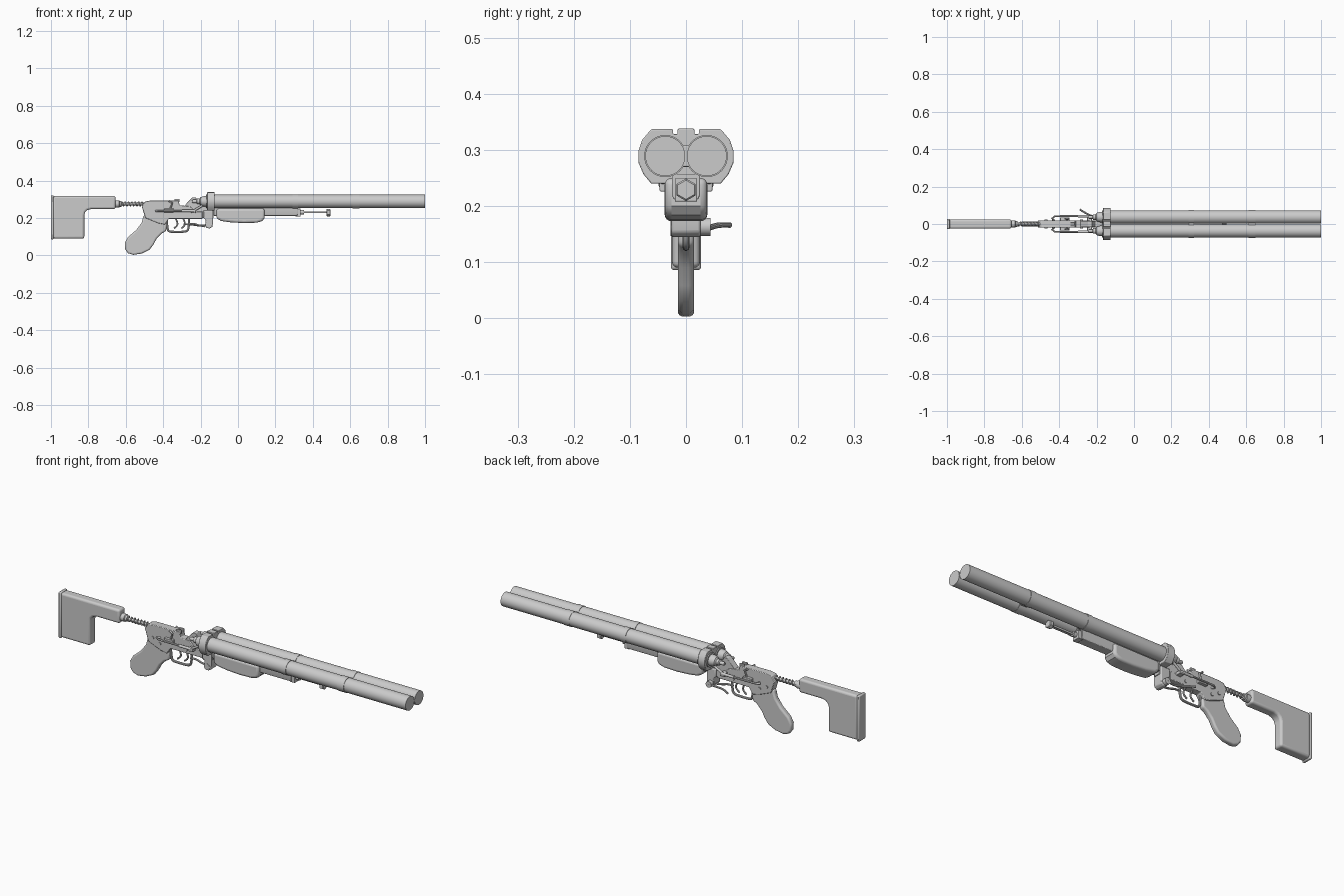
import bpy, bmesh, math
from mathutils import Vector

steel = bpy.data.materials.new("grey")
steel.diffuse_color = (0.6, 0.6, 0.6, 1)


def finish(name, bm, bevel=0, segs=2, angle=35):
    bmesh.ops.recalc_face_normals(bm, faces=bm.faces[:])
    me = bpy.data.meshes.new(name)
    bm.to_mesh(me)
    bm.free()
    ob = bpy.data.objects.new(name, me)
    bpy.context.collection.objects.link(ob)
    me.materials.append(steel)
    if bevel:
        m = ob.modifiers.new("bevel", 'BEVEL')
        m.width, m.segments, m.limit_method = bevel, segs, 'ANGLE'
        m.angle_limit = math.radians(40)
    bpy.ops.object.select_all(action='DESELECT')
    bpy.context.view_layer.objects.active = ob
    ob.select_set(True)
    bpy.ops.object.shade_smooth_by_angle(angle=math.radians(angle))
    return ob


def prism(name, pts, a, b, axis='y', bevel=0, segs=2):
    """Extrude an outline: (x, z) along y, or (y, z) along x."""
    bm = bmesh.new()
    def place(p, t):
        return (p[0], t, p[1]) if axis == 'y' else (t, p[0], p[1])
    face = bm.faces.new([bm.verts.new(place(p, a)) for p in pts])
    ext = bmesh.ops.extrude_face_region(bm, geom=[face])
    shift = Vector((0, b - a, 0)) if axis == 'y' else Vector((b - a, 0, 0))
    bmesh.ops.translate(bm, vec=shift, verts=[v for v in ext['geom'] if isinstance(v, bmesh.types.BMVert)])
    return finish(name, bm, bevel, segs)


def box(name, x0, x1, y0, y1, z0, z1, bevel=0.002):
    return prism(name, [(x0, z0), (x1, z0), (x1, z1), (x0, z1)], y0, y1, bevel=bevel)


def lathe(name, profile, y=0, z=0, sides=32):
    """Turn (x, radius) points around a lengthwise axis."""
    bm = bmesh.new()
    rings = []
    for x, r in profile:
        rings.append([bm.verts.new((x, y + r * math.cos(2 * math.pi * i / sides + math.pi / 2),
                                    z + r * math.sin(2 * math.pi * i / sides + math.pi / 2))) for i in range(sides)])
    for r0, r1 in zip(rings, rings[1:]):
        for i in range(sides):
            j = (i + 1) % sides
            bm.faces.new((r0[i], r0[j], r1[j], r1[i]))
    bm.faces.new(rings[0])
    bm.faces.new(rings[-1])
    return finish(name, bm)


def rod(name, a, b, r, sides=16, r2=None):
    a, b = Vector(a), Vector(b)
    bm = bmesh.new()
    bmesh.ops.create_cone(bm, cap_ends=True, segments=sides, radius1=r,
                          radius2=r if r2 is None else r2, depth=(b - a).length)
    bm.transform((b - a).to_track_quat('Z', 'Y').to_matrix().to_4x4())
    bmesh.ops.translate(bm, vec=(a + b) / 2, verts=bm.verts[:])
    return finish(name, bm)


def wire(name, pts, r, smooth=False, res=3):
    """A round bar along a path, turned into a mesh."""
    cu = bpy.data.curves.new(name, 'CURVE')
    cu.dimensions, cu.bevel_depth, cu.bevel_resolution = '3D', r, res
    cu.use_fill_caps = True
    cu.resolution_u = 6
    sp = cu.splines.new('NURBS' if smooth else 'POLY')
    sp.points.add(len(pts) - 1)
    for p, c in zip(sp.points, pts):
        p.co = (*c, 1)
    if smooth:
        sp.use_endpoint_u, sp.order_u = True, 3
    tmp = bpy.data.objects.new(name, cu)
    bpy.context.collection.objects.link(tmp)
    bpy.context.view_layer.update()
    me = bpy.data.meshes.new_from_object(tmp.evaluated_get(bpy.context.evaluated_depsgraph_get()))
    bpy.data.objects.remove(tmp)
    bm = bmesh.new()
    bm.from_mesh(me)
    bpy.data.meshes.remove(me)
    ob = finish(name, bm)
    ob.data.materials.clear()
    ob.data.materials.append(steel)
    return ob


# Twin tubes with raised bands and breech plugs
for s, side in ((-1, "right"), (1, "left")):
    R, B = 0.0355, 0.0375
    lathe(side + "_tube", [(-0.17, R), (0.292, R), (0.292, B), (0.322, B), (0.322, R),
                           (0.612, R), (0.612, B), (0.65, B), (0.65, R), (1, R)], 0.037 * s, 0.289, 48)
    lathe(side + "_breech_plug", [(-0.245, 0.006), (-0.24, 0.009), (-0.222, 0.009), (-0.218, 0.015), (-0.205, 0.015),
                                  (-0.2, 0.022), (-0.182, 0.028), (-0.16, 0.028)], 0.037 * s, 0.289, 24)
for x0, x1 in ((0.292, 0.322), (0.612, 0.65)):
    box("tube_spacer", x0, x1, -0.014, 0.014, 0.27, 0.308)

# Collar clamping both tubes
half = [(0.015, 0.328), (0.015, 0.338), (-0.015, 0.338), (-0.015, 0.328), (-0.023, 0.328), (-0.023, 0.337),
        (-0.062, 0.337), (-0.078, 0.318), (-0.085, 0.298), (-0.085, 0.278), (-0.076, 0.257), (-0.062, 0.24)]
prism("collar", half + [(0.062, 0.24), (0.076, 0.257), (0.085, 0.278), (0.085, 0.298), (0.078, 0.318),
                        (0.062, 0.337), (0.023, 0.337), (0.023, 0.328)], -0.165, -0.125, 'x', 0.002)

# Under-rail, end block, guide rod and hex knob
prism("under_rail", [(-0.022, 0.212), (0.022, 0.212), (0.025, 0.22), (0.025, 0.257), (-0.025, 0.257),
                     (-0.025, 0.22)], -0.13, 0.318, 'x', 0.002)
box("rail_end_block", 0.308, 0.335, -0.02, 0.02, 0.208, 0.25)
rod("rod_bushing", (0.33, 0, 0.231), (0.352, 0, 0.231), 0.012)
rod("guide_rod", (0.33, 0, 0.231), (0.48, 0, 0.231), 0.005)
lathe("hex_knob", [(0.472, 0.017), (0.475, 0.02), (0.491, 0.02), (0.494, 0.017)], 0, 0.229, 6)

# Handguard with a rounded belly
prism("handguard", [(-0.115, 0.25), (-0.115, 0.198), (-0.09, 0.184), (-0.04, 0.177), (0.03, 0.173), (0.1, 0.175),
                    (0.13, 0.184), (0.142, 0.2), (0.142, 0.25)], -0.038, 0.038, bevel=0.012, segs=4)

# Shoulder stock, butt plate, spring and rod
prism("stock", [(-0.99, 0.09), (-0.99, 0.318), (-0.655, 0.318), (-0.655, 0.248), (-0.785, 0.248), (-0.805, 0.243),
                (-0.817, 0.232), (-0.822, 0.215), (-0.822, 0.09)], -0.025, 0.025, bevel=0.011, segs=4)
box("butt_plate", -1.0, -0.985, -0.027, 0.027, 0.086, 0.321, 0.005)
lathe("stock_ferrule", [(-0.66, 0.019), (-0.635, 0.019), (-0.632, 0.015), (-0.622, 0.015)], 0, 0.275, 24)
rod("stock_rod", (-0.63, 0, 0.275), (-0.48, 0, 0.275), 0.007)
wire("stock_spring", [(-0.625 + 0.125 * i / 112, 0.011 * math.cos(i * math.pi / 8),
                       0.275 + 0.011 * math.sin(i * math.pi / 8)) for i in range(113)], 0.003, res=1)

# Receiver body
prism("receiver", [(-0.515, 0.262), (-0.498, 0.288), (-0.47, 0.293), (-0.318, 0.293), (-0.312, 0.268), (-0.255, 0.262),
                   (-0.23, 0.235), (-0.19, 0.235), (-0.19, 0.196), (-0.37, 0.196), (-0.39, 0.165),
                   (-0.425, 0.172), (-0.495, 0.2)], -0.02, 0.02, bevel=0.003)
prism("breech_frame", [(-0.29, 0.262), (-0.245, 0.31), (-0.225, 0.31), (-0.21, 0.275), (-0.165, 0.275),
                       (-0.13, 0.255), (-0.13, 0.2), (-0.25, 0.2)], -0.017, 0.017, bevel=0.002)
box("rear_sight_base", -0.375, -0.318, -0.016, 0.016, 0.278, 0.29)
for s in (-1, 1):
    box("sight_ear", -0.34, -0.312, s * 0.011 - 0.005, s * 0.011 + 0.005, 0.285, 0.302)

# Pistol grip
prism("grip", [(-0.505, 0.215), (-0.515, 0.175), (-0.545, 0.135), (-0.588, 0.098), (-0.605, 0.068), (-0.603, 0.032),
               (-0.588, 0.012), (-0.56, 0.003), (-0.515, 0.01), (-0.473, 0.03), (-0.452, 0.058), (-0.435, 0.09),
               (-0.408, 0.118), (-0.385, 0.13), (-0.38, 0.165), (-0.40, 0.21)], -0.0145, 0.0145, bevel=0.009, segs=4)

# Side rods, hammers, pins on both sides
for s, side in ((-1, "right"), (1, "left")):
    wire(side + "_side_rod", [(-0.425, s * 0.015, 0.238), (-0.438, s * 0.03, 0.238), (-0.425, s * 0.041, 0.238),
                              (-0.39, s * 0.042, 0.238), (-0.235, s * 0.042, 0.238)], 0.005)
    rod(side + "_rod_sleeve", (-0.3, s * 0.042, 0.238), (-0.235, s * 0.042, 0.238), 0.007)
    box(side + "_slide_block", -0.395, -0.345, min(s * 0.018, s * 0.035), max(s * 0.018, s * 0.035), 0.23, 0.25)
    wire(side + "_hammer", [(-0.365, s * 0.026, 0.24), (-0.352, s * 0.028, 0.28), (-0.37, s * 0.028, 0.292)], 0.005)
    rod(side + "_tube_link", (-0.235, s * 0.04, 0.24), (-0.185, s * 0.045, 0.27), 0.006)
    box(side + "_rod_bracket", -0.25, -0.225, min(s * 0.015, s * 0.047), max(s * 0.015, s * 0.047), 0.226, 0.243)
    for x, z in ((-0.47, 0.225), (-0.43, 0.205), (-0.28, 0.215)):
        rod(side + "_frame_pin", (x, s * 0.018, z), (x, s * 0.024, z), 0.008)

# Trigger guard and two triggers
wire("trigger_guard", [(-0.382, 0, 0.2), (-0.378, 0, 0.15), (-0.372, 0, 0.127), (-0.34, 0, 0.126), (-0.29, 0, 0.126),
                       (-0.268, 0, 0.132), (-0.262, 0, 0.16), (-0.262, 0, 0.2)], 0.006, True)
for x in (-0.335, -0.295):
    wire("trigger", [(x, 0, 0.2), (x + 0.014, 0, 0.175), (x + 0.008, 0, 0.155), (x - 0.008, 0, 0.145)], 0.0045, True)

# Front latch bracket, cross barrel and lever
prism("latch_bracket", [(-0.185, 0.24), (-0.185, 0.2), (-0.172, 0.19), (-0.176, 0.16), (-0.168, 0.147), (-0.15, 0.144),
                        (-0.137, 0.153), (-0.134, 0.17), (-0.134, 0.24)], -0.026, 0.026, bevel=0.004)
rod("latch_barrel", (-0.158, -0.028, 0.163), (-0.158, 0.044, 0.163), 0.016, 24)
wire("latch_lever", [(-0.158, 0.04, 0.163), (-0.2, 0.034, 0.158), (-0.235, 0.046, 0.163),
                     (-0.265, 0.062, 0.167), (-0.29, 0.078, 0.166)], 0.005, True)
wire("latch_arm", [(-0.175, 0, 0.155), (-0.21, 0, 0.16), (-0.24, 0, 0.172), (-0.268, 0, 0.168)], 0.005, True)
